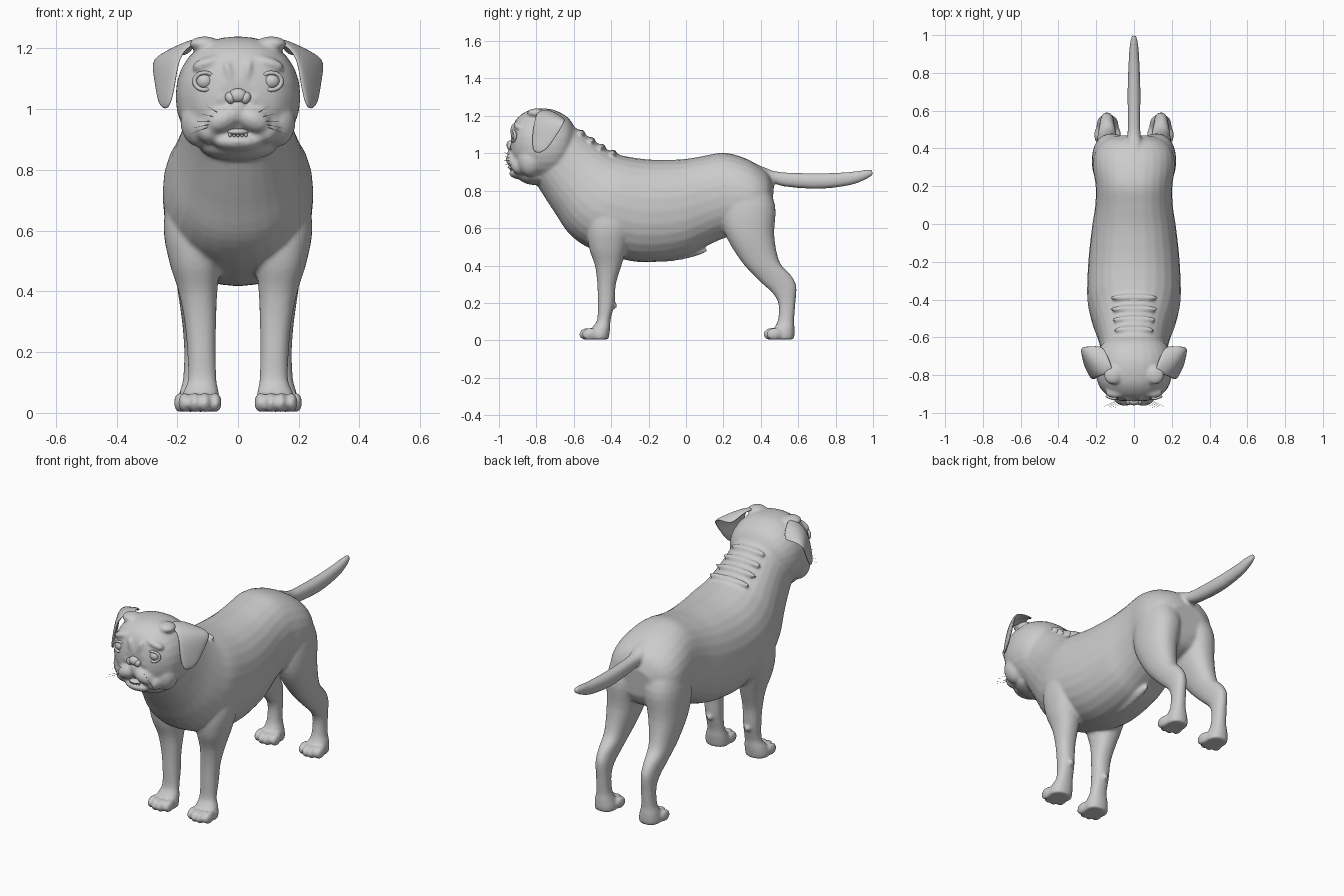
import bpy, bmesh, math
from mathutils import Vector, Matrix

coat = bpy.data.materials.new("grey coat")
coat.diffuse_color = (0.6, 0.6, 0.6, 1)
skin = bmesh.new()  # soft parts that are fused into one surface


def finish(name, bm, mods=()):
    bmesh.ops.recalc_face_normals(bm, faces=bm.faces[:])
    for f in bm.faces:
        f.smooth = True
    me = bpy.data.meshes.new(name)
    bm.to_mesh(me)
    bm.free()
    me.materials.append(coat)
    ob = bpy.data.objects.new(name, me)
    bpy.context.collection.objects.link(ob)
    for kind, props in mods:
        m = ob.modifiers.new(kind.title(), kind)
        for k, v in props.items():
            setattr(m, k, v)
    return ob


def spline(a, b, c, d, t):
    return [0.5 * (2 * q + (r - p) * t + (2 * p - 5 * q + 4 * r - s) * t * t
                   + (3 * q - p - 3 * r + s) * t ** 3) for p, q, r, s in zip(a, b, c, d)]


def loft(bm, rings, side=1, n=28, power=0.9, steps=4):
    """Rings are (y, z of one edge, y, z of the opposite edge, x centre, half width)."""
    dense, last = [], len(rings) - 1
    for i in range(last):
        q = [rings[min(max(i + k, 0), last)] for k in (-1, 0, 1, 2)]
        dense += [spline(*q, s / steps) for s in range(steps)]
    dense.append(rings[-1])
    loops = []
    for yt, zt, yb, zb, xc, hw in dense:
        loop = []
        for k in range(n):
            a = math.tau * k / n
            c, s = [math.copysign(abs(f) ** power, f) for f in (math.cos(a), math.sin(a))]
            loop.append(bm.verts.new((side * (xc + hw * c), (yt + yb) / 2 + s * (yt - yb) / 2,
                                      (zt + zb) / 2 + s * (zt - zb) / 2)))
        loops.append(loop)
    for p, q in zip(loops, loops[1:]):
        for k in range(n):
            bm.faces.new((p[k], p[(k + 1) % n], q[(k + 1) % n], q[k]))
    bm.faces.new(loops[0])
    bm.faces.new(loops[-1])


def ball(bm, loc, r, tilt=0, roll=0):
    m = (Matrix.Translation(loc) @ Matrix.Rotation(roll, 4, 'Y')
         @ Matrix.Rotation(tilt, 4, 'X') @ Matrix.Diagonal((*r, 1)))
    bmesh.ops.create_uvsphere(bm, u_segments=24, v_segments=14, radius=1, matrix=m)


# Torso and neck, top edge then bottom edge
loft(skin, [(-.64, 1.17, -.82, .87, 0, .17), (-.55, 1.11, -.765, .78, 0, .175),
            (-.46, 1.045, -.70, .68, 0, .195), (-.38, 1.0, -.62, .565, 0, .225),
            (-.30, .98, -.5, .485, 0, .247), (-.2, .967, -.3, .425, 0, .245),
            (-.1, .965, -.15, .42, 0, .235), (0, .97, 0, .45, 0, .22),
            (.1, .987, .1, .50, 0, .205), (.2, 1.003, .2, .545, 0, .203),
            (.3, .98, .27, .56, 0, .215), (.38, .94, .35, .57, 0, .212),
            (.44, .89, .42, .60, 0, .175), (.47, .82, .455, .66, 0, .11)])
# Skin folds across the nape
for y, z, w in ((-.56, 1.105, .11), (-.505, 1.065, .12), (-.45, 1.03, .13), (-.39, .998, .13)):
    ball(skin, (0, y, z), (w, .02, .022))
# Head, from the nape to the flat face
loft(skin, [(-.59, 1.13, -.63, .95, 0, .13), (-.63, 1.19, -.66, .89, 0, .175),
            (-.70, 1.23, -.70, .855, 0, .2), (-.77, 1.24, -.77, .845, 0, .205),
            (-.84, 1.23, -.84, .86, 0, .192), (-.89, 1.2, -.88, .89, 0, .165),
            (-.92, 1.16, -.91, .92, 0, .13), (-.937, 1.09, -.93, .95, 0, .08)], power=.92)
# Tail
loft(skin, [(.36, .95, .39, .83, 0, .05), (.42, .925, .45, .845, 0, .04),
            (.5, .9, .53, .822, 0, .033), (.71, .893, .71, .81, 0, .034),
            (.87, .9, .87, .828, 0, .028), (.95, .91, .95, .855, 0, .022),
            (.998, .912, .998, .882, 0, .012)])
# Chin
ball(skin, (0, -.885, .893), (.085, .06, .032))
ball(skin, (0, -.80, .88), (.13, .1, .05))
# Belly sheath
ball(skin, (0, -.02, .455), (.025, .14, .022), tilt=.2)

for s in (-1, 1):
    # Front leg, front edge then back edge
    loft(skin, [(-.50, .80, -.26, .80, .13, .09), (-.53, .62, -.28, .62, .145, .1),
                (-.52, .5, -.315, .5, .142, .085), (-.487, .4, -.345, .4, .132, .064),
                (-.474, .3, -.375, .3, .124, .052), (-.472, .2, -.382, .2, .12, .047),
                (-.475, .11, -.403, .11, .118, .047), (-.5, .07, -.405, .07, .122, .058),
                (-.525, .03, -.41, .03, .125, .066), (-.52, .005, -.415, .005, .125, .062)], s)
    ball(skin, (s * .12, -.38, .185), (.016, .014, .016))
    # Hind leg
    loft(skin, [(.22, .86, .42, .86, .10, .09), (.19, .72, .477, .72, .115, .105),
                (.205, .58, .472, .56, .13, .09), (.29, .43, .50, .42, .14, .062),
                (.385, .325, .56, .35, .143, .046), (.465, .25, .59, .29, .143, .038),
                (.495, .19, .585, .2, .142, .035), (.492, .11, .578, .11, .142, .039),
                (.475, .07, .58, .07, .142, .05), (.46, .03, .58, .03, .14, .058),
                (.465, .005, .575, .005, .14, .055)], s)
    # Toes
    for cx, cy in ((.125, -.53), (.14, .455)):
        for k in (-1.5, -.5, .5, 1.5):
            back = .016 * (abs(k) > 1)
            ball(skin, (s * (cx + k * .034), cy + back, .034), (.02, .042, .033), tilt=.15)
    # Muzzle jowls, cheeks and brows
    ball(skin, (s * .05, -.913, .967), (.062, .05, .043), roll=s * .45)
    ball(skin, (s * .095, -.885, .93), (.042, .05, .045), roll=s * .5)
    ball(skin, (s * .125, -.83, .96), (.065, .07, .085))
    ball(skin, (s * .1, -.893, 1.152), (.055, .028, .02), roll=s * .3)
    ball(skin, (s * .03, -.927, 1.12), (.012, .014, .04), roll=s * .25)
    ball(skin, (s * .11, -.80, 1.215), (.05, .05, .025))
    # Folds running from the nose down beside the muzzle
    for k in range(5):
        ball(skin, (s * (.055 + .02 * k), -.925 + .011 * k, 1.035 - .02 * k), (.019, .016, .019))
# Bridge under the nose
ball(skin, (0, -.925, 1.0), (.03, .03, .045))
finish("body", skin, [('REMESH', dict(mode='VOXEL', voxel_size=.0085, use_smooth_shade=True)),
                      ('SMOOTH', dict(factor=.5, iterations=5))])

# Nose with nostril wings
nose = bmesh.new()
ball(nose, (0, -.938, 1.045), (.03, .022, .024))
for s in (-1, 1):
    ball(nose, (s * .026, -.94, 1.037), (.016, .018, .02), roll=s * .4)
finish("nose", nose)

# Tongue and lower lip seen in the open mouth
tongue = bmesh.new()
ball(tongue, (0, -.92, .925), (.035, .032, .012))
finish("tongue", tongue)

# Lower teeth
teeth = bmesh.new()
for k in range(-2, 3):
    ball(teeth, (k * .013, -.938 + abs(k) * .003, .918), (.006, .005, .01))
finish("teeth", teeth)


def ring(bm, centre, radius, thick, squash, n=28, m=8):
    grid = []
    for i in range(n):
        a = math.tau * i / n
        d = Vector((math.cos(a), 0, math.sin(a) * squash))
        grid.append([bm.verts.new(Vector(centre) + d * (radius + thick * math.cos(math.tau * j / m))
                     + Vector((0, thick * math.sin(math.tau * j / m) + .35 * radius * abs(d.x), 0)))
                     for j in range(m)])
    for i in range(n):
        for j in range(m):
            p, q = grid[i], grid[(i + 1) % n]
            bm.faces.new((p[j], q[j], q[(j + 1) % m], p[(j + 1) % m]))


# Drooping ear flap: rows run from the skull over the fold to the tip
EAR = [((.10, -.79, 1.225), (.13, -.72, 1.235), (.16, -.64, 1.17)),
       ((.16, -.80, 1.215), (.19, -.73, 1.215), (.22, -.645, 1.18)),
       ((.195, -.815, 1.165), (.24, -.74, 1.18), (.29, -.645, 1.17)),
       ((.205, -.825, 1.09), (.24, -.77, 1.09), (.275, -.685, 1.10)),
       ((.225, -.82, 1.005), (.24, -.79, .995), (.262, -.75, 1.01))]
for s, side in ((-1, "right"), (1, "left")):
    eye = bmesh.new()
    ball(eye, (s * .11, -.902, 1.092), (.03, .03, .028))
    finish(side + "_eye", eye)
    lid = bmesh.new()
    ring(lid, (s * .11, -.925, 1.092), .033, .008, .85)
    finish(side + "_eyelid", lid)
    ear = bmesh.new()
    rows = [[ear.verts.new((s * x, y, z)) for x, y, z in r] for r in EAR]
    for p, q in zip(rows, rows[1:]):
        for k in range(2):
            ear.faces.new((p[k], p[k + 1], q[k + 1], q[k]))
    finish(side + "_ear", ear, [('SOLIDIFY', dict(thickness=.018, offset=0)),
                                ('SUBSURF', dict(levels=2, render_levels=2))])
    # Whiskers
    hair = bmesh.new()
    for k in range(5):
        d = Vector((s * (.6 + .1 * k), -.5, .35 - .18 * k)).normalized()
        m = (Matrix.Translation(Vector((s * (.06 + .012 * k), -.94, .985 - .012 * k)) + d * .025)
             @ d.to_track_quat('Z', 'Y').to_matrix().to_4x4())
        bmesh.ops.create_cone(hair, segments=5, radius1=.0012, radius2=.0003, depth=.07, matrix=m)
    finish(side + "_whiskers", hair)
